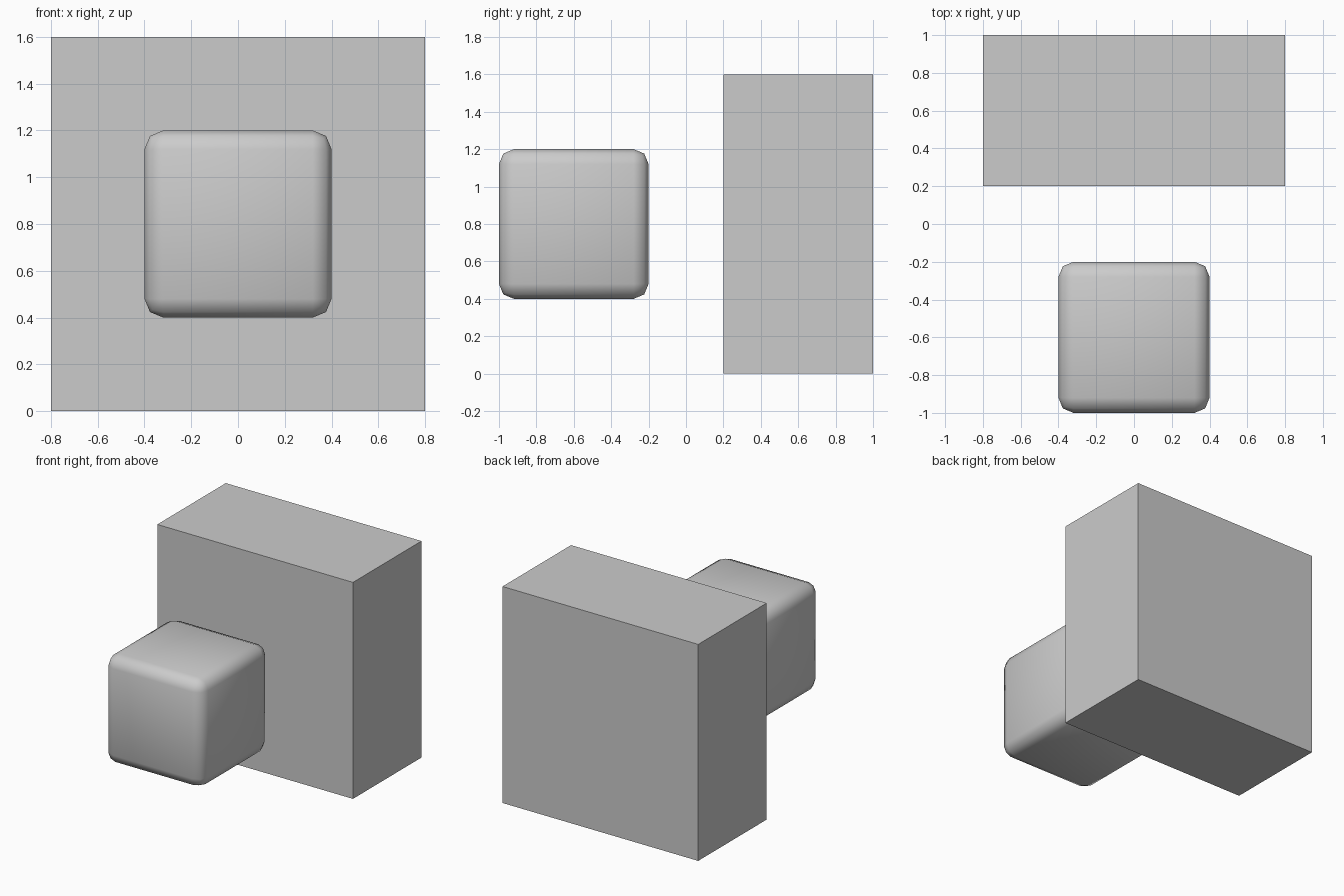
import bpy

if "Cube" in bpy.data.objects:
    bpy.data.objects.remove(bpy.data.objects["Cube"])


def box(name, size, centre):
    bpy.ops.mesh.primitive_cube_add(size=1, location=centre)
    ob = bpy.context.object
    ob.name = name
    ob.scale = size
    bpy.ops.object.transform_apply(location=False, rotation=False, scale=True)
    return ob


# Large sharp-edged block at the back
box("back_block", (1.6, 0.8, 1.6), (0, 0.6, 0.8))

# Small rounded cube floating in front
cube = box("rounded_cube", (0.8, 0.8, 0.8), (0, -0.6, 0.8))
bevel = cube.modifiers.new("rounded_edges", 'BEVEL')
bevel.width = 0.08
bevel.segments = 2
bevel.limit_method = 'NONE'
bpy.ops.object.shade_smooth()
